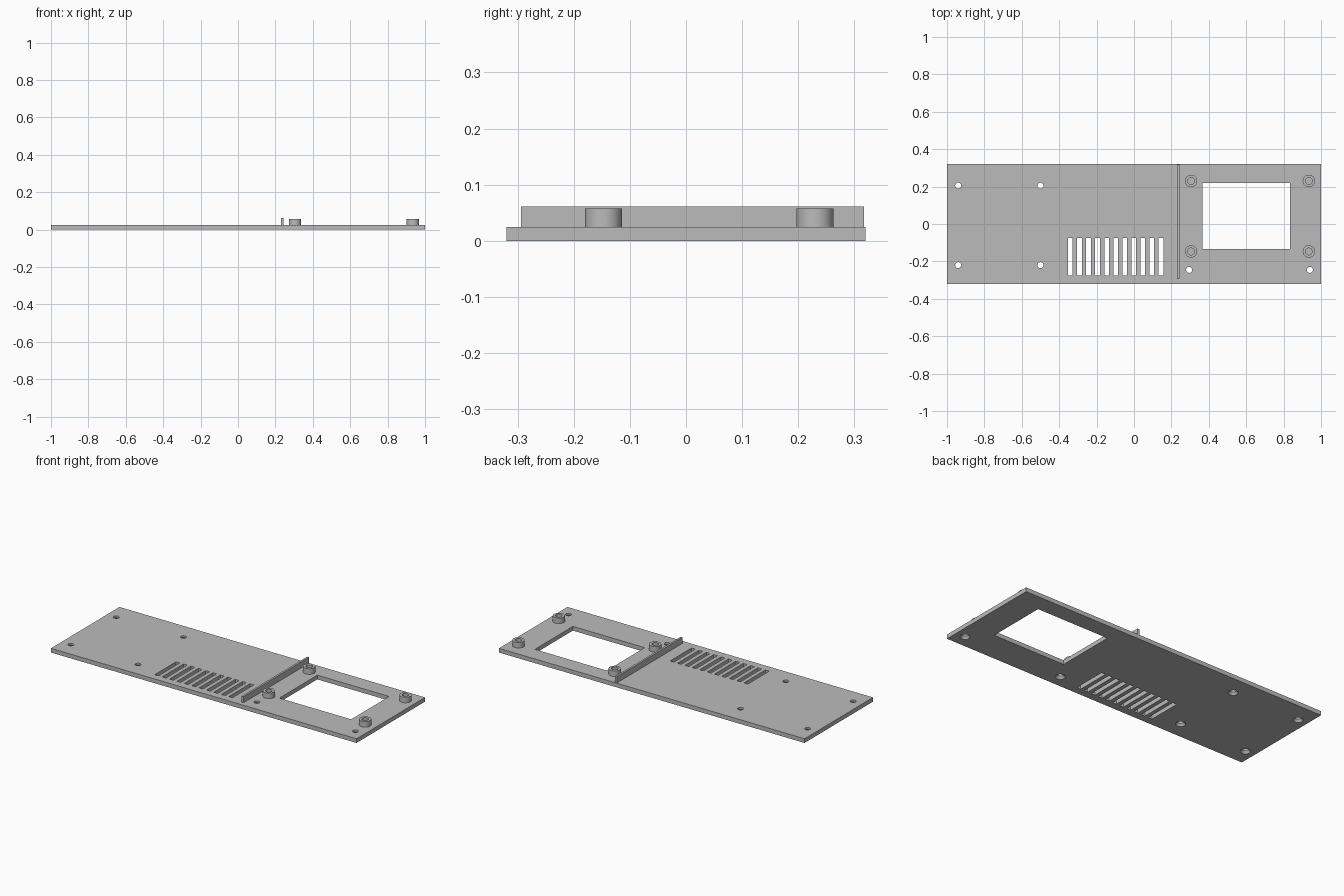
import bpy, bmesh, math
from mathutils import Matrix, Vector

cube = bpy.data.objects.get("Cube")
if cube:
    bpy.data.objects.remove(cube, do_unlink=True)

PLATE_TOP = 0.025
BOSS_TOP = 0.058

grey = bpy.data.materials.new("panel_grey")
grey.use_nodes = True
colour = (0.5, 0.5, 0.5, 1)
grey.diffuse_color = colour
grey.node_tree.nodes["Principled BSDF"].inputs["Base Color"].default_value = colour


def add_box(bm, x0, x1, y0, y1, z0, z1):
    size = Vector((x1 - x0, y1 - y0, z1 - z0))
    mid = Vector((x0 + x1, y0 + y1, z0 + z1)) / 2
    bmesh.ops.create_cube(bm, size=1, matrix=Matrix.Translation(mid) @ Matrix.Diagonal(size.to_4d()))


def add_lathe(bm, centre, profile, steps=32):
    """Turn a (radius, height) profile about a vertical axis."""
    rings = []
    for r, z in profile:
        ring = []
        for i in range(steps):
            a = math.tau * i / steps
            ring.append(bm.verts.new((centre[0] + r * math.cos(a), centre[1] + r * math.sin(a), z)))
        rings.append(ring)
    for low, high in zip(rings, rings[1:]):
        for i in range(steps):
            j = (i + 1) % steps
            bm.faces.new((low[i], low[j], high[j], high[i]))
    return rings


def finish(name, bm, fix_normals=False):
    if fix_normals:
        bmesh.ops.recalc_face_normals(bm, faces=bm.faces)
    mesh = bpy.data.meshes.new(name)
    bm.to_mesh(mesh)
    bm.free()
    mesh.materials.append(grey)
    obj = bpy.data.objects.new(name, mesh)
    bpy.context.collection.objects.link(obj)
    return obj


def activate(obj):
    bpy.ops.object.select_all(action="DESELECT")
    obj.select_set(True)
    bpy.context.view_layer.objects.active = obj


# Base plate
bm = bmesh.new()
add_box(bm, -1, 1, -0.32, 0.32, 0, PLATE_TOP)
plate = finish("base_plate", bm)

# Cutter: display window, vent slots and countersunk screw holes
bm = bmesh.new()
add_box(bm, 0.365, 0.835, -0.135, 0.22, -0.1, 0.1)
for i in range(11):
    x = -0.34 + i * 0.0484
    add_box(bm, x - 0.0125, x + 0.0125, -0.275, -0.075, -0.1, 0.1)
holes = [(x, y) for x in (-0.94, -0.5) for y in (-0.22, 0.205)]
holes += [(0.295, -0.245), (0.94, -0.245)]
for hole in holes:
    rings = add_lathe(bm, hole, [(0.027, -0.05), (0.027, 0), (0.016, 0.014), (0.016, 0.1)])
    bm.faces.new(list(reversed(rings[0])))
    bm.faces.new(rings[-1])
cutter = finish("plate_cutter", bm, True)
cutter.hide_render = True

cut = plate.modifiers.new("openings", "BOOLEAN")
cut.operation = "DIFFERENCE"
cut.solver = "EXACT"
cut.object = cutter
activate(plate)
bpy.ops.object.modifier_apply(modifier=cut.name)
bpy.data.objects.remove(cutter, do_unlink=True)
bpy.ops.object.shade_smooth_by_angle(angle=math.radians(25))

# Divider rib
bm = bmesh.new()
add_box(bm, 0.23, 0.242, -0.294, 0.317, PLATE_TOP, 0.061)
finish("divider_rib", bm)

# Mounting bosses with blind bores around the window
for side, x in (("right", 0.305), ("left", 0.935)):
    for end, y in (("front", -0.147), ("back", 0.23)):
        bm = bmesh.new()
        add_lathe(bm, (x, y), [(0.033, PLATE_TOP), (0.033, BOSS_TOP), (0.018, BOSS_TOP), (0.018, PLATE_TOP)])
        boss = finish(f"boss_{end}_{side}", bm)
        activate(boss)
        bpy.ops.object.shade_smooth_by_angle(angle=math.radians(25))
